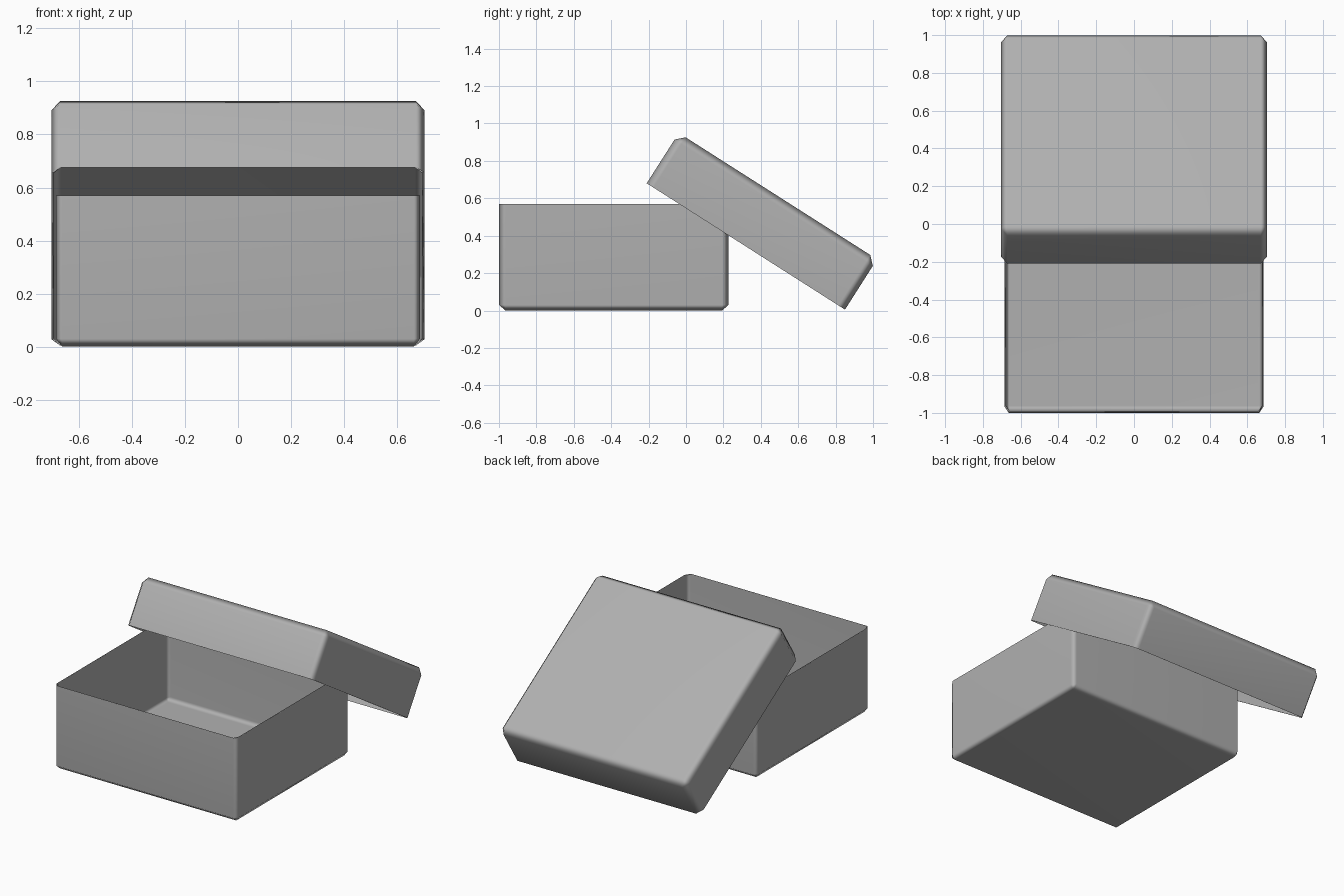
import bpy, bmesh, math

if "Cube" in bpy.data.objects:
    bpy.data.objects.remove(bpy.data.objects["Cube"])

grey = bpy.data.materials.new("mid_grey")
grey.diffuse_color = (0.435, 0.435, 0.435, 1.0)
grey.use_nodes = True
grey.node_tree.nodes["Principled BSDF"].inputs["Base Color"].default_value = grey.diffuse_color


def open_tray(name, hx, hy, z_open, z_closed, bevel, location, tilt=0.0):
    """Thin open shell with chamfered corners and a chamfered closed side."""
    bx, by, bz = bevel
    bm = bmesh.new()
    ix, iy = hx - bx, hy - by
    outline = [(-ix, -hy), (ix, -hy), (hx, -iy), (hx, iy),
               (ix, hy), (-ix, hy), (-hx, iy), (-hx, -iy)]
    z_side = z_closed + math.copysign(bz, z_open - z_closed)
    rim = [bm.verts.new((x, y, z_open)) for x, y in outline]
    side = [bm.verts.new((x, y, z_side)) for x, y in outline]
    cap = [bm.verts.new((x, y, z_closed))
           for x, y in ((-ix, -iy), (ix, -iy), (ix, iy), (-ix, iy))]
    # walls
    for i in range(8):
        j = (i + 1) % 8
        bm.faces.new((rim[i], rim[j], side[j], side[i]))
    # chamfer strips and corner triangles
    for i in range(4):
        j = (i + 1) % 4
        a, b, c = side[2 * i], side[2 * i + 1], side[(2 * i + 2) % 8]
        bm.faces.new((a, b, cap[j], cap[i]))
        bm.faces.new((b, c, cap[j]))
    bm.faces.new(cap)
    bmesh.ops.recalc_face_normals(bm, faces=bm.faces[:])
    for f in bm.faces:
        f.smooth = True
    mesh = bpy.data.meshes.new(name)
    bm.to_mesh(mesh)
    bm.free()
    mesh.materials.append(grey)
    obj = bpy.data.objects.new(name, mesh)
    bpy.context.collection.objects.link(obj)
    obj.location = location
    obj.rotation_euler.x = tilt
    # thin card walls
    wall = obj.modifiers.new("wall", 'SOLIDIFY')
    wall.thickness = 0.01
    wall.offset = -1
    # keep the large faces flat and the chamfers soft
    obj.modifiers.new("soft_edges", 'WEIGHTED_NORMAL')
    return obj


# box: open at the top
open_tray("box_base", 0.686, 0.614, 0.57, 0.0, (0.023, 0.035, 0.03),
          (0, -0.386, 0))

# lid: open underneath, leaning on the back of the box
open_tray("box_lid", 0.703, 0.6285, 0.0, 0.319, (0.032, 0.043, 0.042),
          (0, 0.32, 0.3425), math.radians(-32.5))
